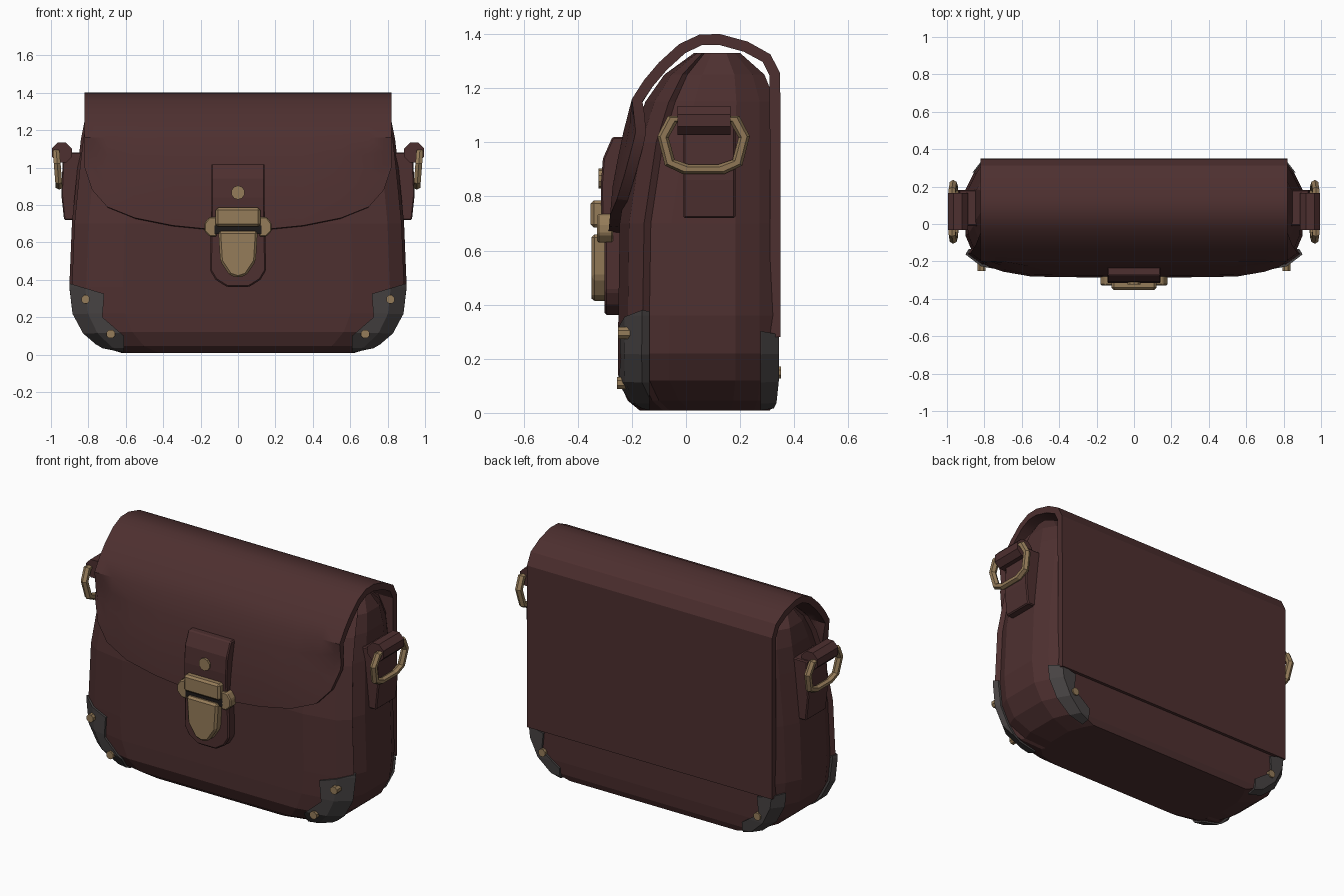
import bpy, bmesh, math
from mathutils import Vector

if "Cube" in bpy.data.objects:
    bpy.data.objects.remove(bpy.data.objects["Cube"])


def material(name, rgb):
    m = bpy.data.materials.new(name)
    m.diffuse_color = (*rgb, 1)
    m.use_nodes = True
    m.node_tree.nodes["Principled BSDF"].inputs["Base Color"].default_value = m.diffuse_color
    return m


LEATHER = material("maroon leather", (0.075, 0.029, 0.029))
BRASS = material("brass", (0.30, 0.20, 0.10))
STEEL = material("dark steel", (0.062, 0.055, 0.055))
BLACK = material("black gap", (0.012, 0.01, 0.01))


def make(name, verts, faces, mat, recalc=True):
    me = bpy.data.meshes.new(name)
    me.from_pydata([tuple(v) for v in verts], [], faces)
    if recalc:
        bm = bmesh.new()
        bm.from_mesh(me)
        bmesh.ops.recalc_face_normals(bm, faces=bm.faces)
        bm.to_mesh(me)
        bm.free()
    ob = bpy.data.objects.new(name, me)
    bpy.context.collection.objects.link(ob)
    me.materials.append(mat)
    return ob


def apply_modifiers(ob):
    bpy.context.view_layer.update()
    dg = bpy.context.evaluated_depsgraph_get()
    me = bpy.data.meshes.new_from_object(ob.evaluated_get(dg))
    ob.modifiers.clear()
    ob.data = me


def prism(name, pts, a, b, axis, mat, bevel=0):
    """Extrude an outline: (x, z) points along y, or (y, z) points along x."""
    put = (lambda p, d: (p[0], d, p[1])) if axis == "y" else (lambda p, d: (d, p[0], p[1]))
    n = len(pts)
    verts = [put(p, a) for p in pts] + [put(p, b) for p in pts]
    faces = [tuple(range(n)), tuple(range(2 * n - 1, n - 1, -1))]
    faces += [(i, (i + 1) % n, n + (i + 1) % n, n + i) for i in range(n)]
    ob = make(name, verts, faces, mat)
    if bevel:
        m = ob.modifiers.new("bevel", "BEVEL")
        m.width, m.segments = bevel, 1
        apply_modifiers(ob)
    return ob


def rect(x0, x1, z0, z1):
    return [(x0, z0), (x1, z0), (x1, z1), (x0, z1)]


def ngon(cx, cz, r, n):
    return [(cx + r * math.cos(math.tau * (i + .5) / n), cz + r * math.sin(math.tau * (i + .5) / n))
            for i in range(n)]


def interp(table, t):
    for (a, va), (b, vb) in zip(table, table[1:]):
        if t <= b:
            return va + (vb - va) * max(0, (t - a) / (b - a))
    return table[-1][1]


# Body: stacked cross-sections (z, front y, back y, half width)
RINGS = [(.008, -.17, .31, .62), (.045, -.215, .325, .74), (.12, -.25, .332, .83),
         (.22, -.252, .332, .885), (.36, -.25, .332, .902), (.7, -.245, .332, .888),
         (1.0, -.2, .332, .858), (1.15, -.15, .33, .84), (1.25, -.08, .29, .82),
         (1.33, .03, .2, .78)]


def section(z, f, b, w):
    d = min(1, (b - f) / .5)
    half = [(.68 * w, f), (.9 * w, f + .035 * d), (.985 * w, f + .09 * d), (.965 * w, f + .115 * d),
            (w, f + .19 * d), (w, b - .15 * d), (.95 * w, b - .06 * d), (.9 * w, b)]
    return [(x, y, z) for x, y in half] + [(-x, y, z) for x, y in reversed(half)]


def body_mesh(name, mat, grow=0):
    verts = [v for r in RINGS for v in section(*r)]
    n = len(verts) // len(RINGS)
    faces = [tuple(range(n)), tuple(range(len(verts) - n, len(verts)))]
    faces += [(k * n + i, k * n + (i + 1) % n, (k + 1) * n + (i + 1) % n, (k + 1) * n + i)
              for k in range(len(RINGS) - 1) for i in range(n)]
    ob = make(name, verts, faces, mat)
    if grow:
        normals = [v.normal.copy() for v in ob.data.vertices]
        for v, nv in zip(ob.data.vertices, normals):
            v.co += nv * grow
            v.co.z = max(0, v.co.z)
    return ob


body_mesh("bag_body", LEATHER)

# Metal corner caps: a swollen body cut by a notched outline
CAP = [(1.0, .40), (.9, .38), (.715, .325), (.725, .2), (.61, .1), (.61, -.1), (1.0, -.1)]
for side, s in (("right", 1), ("left", -1)):
    for end, y0, y1, k in (("front", -.5, -.135, 1), ("back", .275, .5, .82)):
        cutter = prism("cap_cutter", [(s * x, z * k) for x, z in CAP], y0, y1, "y", STEEL)
        cap = body_mesh(f"{end}_{side}_corner_cap", STEEL, .013)
        m = cap.modifiers.new("cut", "BOOLEAN")
        m.operation, m.solver, m.object = "INTERSECT", "EXACT", cutter
        apply_modifiers(cap)
        bpy.data.objects.remove(cutter)
    # Studs on the caps
    for i, (x, z, y0, y1) in enumerate([(.815, .295, -.2, -.252), (.68, .11, -.2, -.255),
                                        (.72, .15, .3, .351)]):
        prism(f"{side}_cap_stud_{i + 1}", ngon(s * x, z, .024, 8), y0, y1, "y", BRASS)

# Flap: back panel, over the top, down to a curved hem
TOP = [(.35, .28), (.35, .75), (.348, 1.255), (.312, 1.325), (.228, 1.372), (.125, 1.4), (.05, 1.398),
       (-.025, 1.363), (-.1, 1.295), (-.155, 1.23), (-.2, 1.16)]
HEM = [(0, .665), (.15, .67), (.35, .69), (.55, .73), (.7, .79), (.78, .88), (.82, 1.0)]
FRONT = [(.66, -.287), (.85, -.27), (1.02, -.236), (1.16, -.2)]
half = [a for a, _ in HEM]
cols = [-a for a in reversed(half[1:])] + half
verts = []
for x in cols:
    path = list(TOP)
    for t in (.25, .5, .75, 1):
        z = 1.16 + (interp(HEM, abs(x)) - 1.16) * t
        pull = .045 * max(0, (abs(x) - .6) / .22) * min(1, (1.16 - z) / .12)
        path.append((interp(FRONT, z) + pull, z))
    verts += [(x, y, z) for y, z in path]
R = len(TOP) + 4
faces = [(j * R + i, j * R + i + 1, (j + 1) * R + i + 1, (j + 1) * R + i)
         for j in range(len(cols) - 1) for i in range(R - 1)]
flap = make("flap", verts, faces, LEATHER, recalc=False)
m = flap.modifiers.new("thickness", "SOLIDIFY")
m.thickness, m.offset = .04, -1
apply_modifiers(flap)
bpy.ops.object.select_all(action="DESELECT")
flap.select_set(True)
bpy.context.view_layer.objects.active = flap
bpy.ops.object.shade_smooth_by_angle(angle=math.radians(25))

# Front closing strap
prism("strap_upper", [(-.21, 1.02), (-.272, 1.02), (-.307, .94), (-.315, .84), (-.312, .72), (-.24, .72)],
      -.143, .143, "x", LEATHER, .006)
prism("strap_lower", [(-.145, .73), (-.15, .45), (-.12, .4), (-.06, .362), (.06, .362), (.12, .4),
                      (.15, .45), (.145, .73)], -.235, -.302, "y", LEATHER, .008)
prism("strap_rivet", ngon(0, .866, .037, 10), -.29, -.324, "y", BRASS)

# Buckle
prism("buckle_bar", rect(-.12, .12, .685, .785), -.29, -.352, "y", BRASS, .012)
prism("buckle_gap", rect(-.125, .125, .645, .69), -.29, -.328, "y", BLACK)
prism("buckle_plate", [(-.105, .66), (-.095, .5), (-.045, .425), (0, .41), (.045, .425), (.095, .5),
                       (.105, .66)], -.29, -.35, "y", BRASS, .012)
for side, s in (("right", 1), ("left", -1)):
    prism(f"buckle_{side}_ear", [(s * x, z) for x, z in
          [(.115, .63), (.15, .63), (.18, .66), (.18, .70), (.155, .735), (.115, .735)]],
          -.27, -.328, "y", BRASS, .006)

# Side tabs, loops and rings
RING = [(-.05, 1.085), (-.085, 1.02), (-.06, .925), (0, .9), (.13, .9), (.19, .925), (.215, 1.02),
        (.18, 1.085)]
for side, s in (("right", 1), ("left", -1)):
    prism(f"{side}_tab", [(s * x, z) for x, z in [(.84, .72), (.93, .72), (.945, .86), (.935, 1.08), (.82, 1.08)]],
          -.01, .182, "y", LEATHER, .006)
    prism(f"{side}_loop", ngon(s * .942, 1.08, .058, 8), -.032, .165, "y", LEATHER)
    centre = Vector((s * .965, .065, 1.0))
    verts = []
    for y, z in RING:
        p = Vector((s * (.957 + (z - .9) * .08), y, z))
        out = (p - centre).normalized()
        across = Vector((s, 0, 0))
        for k in range(6):
            a = math.tau * k / 6
            verts.append(p + out * .021 * math.cos(a) + across * .021 * math.sin(a))
    n = len(RING)
    faces = [(i * 6 + k, i * 6 + (k + 1) % 6, (i + 1) % n * 6 + (k + 1) % 6, (i + 1) % n * 6 + k)
             for i in range(n) for k in range(6)]
    make(f"{side}_ring", verts, faces, BRASS)
